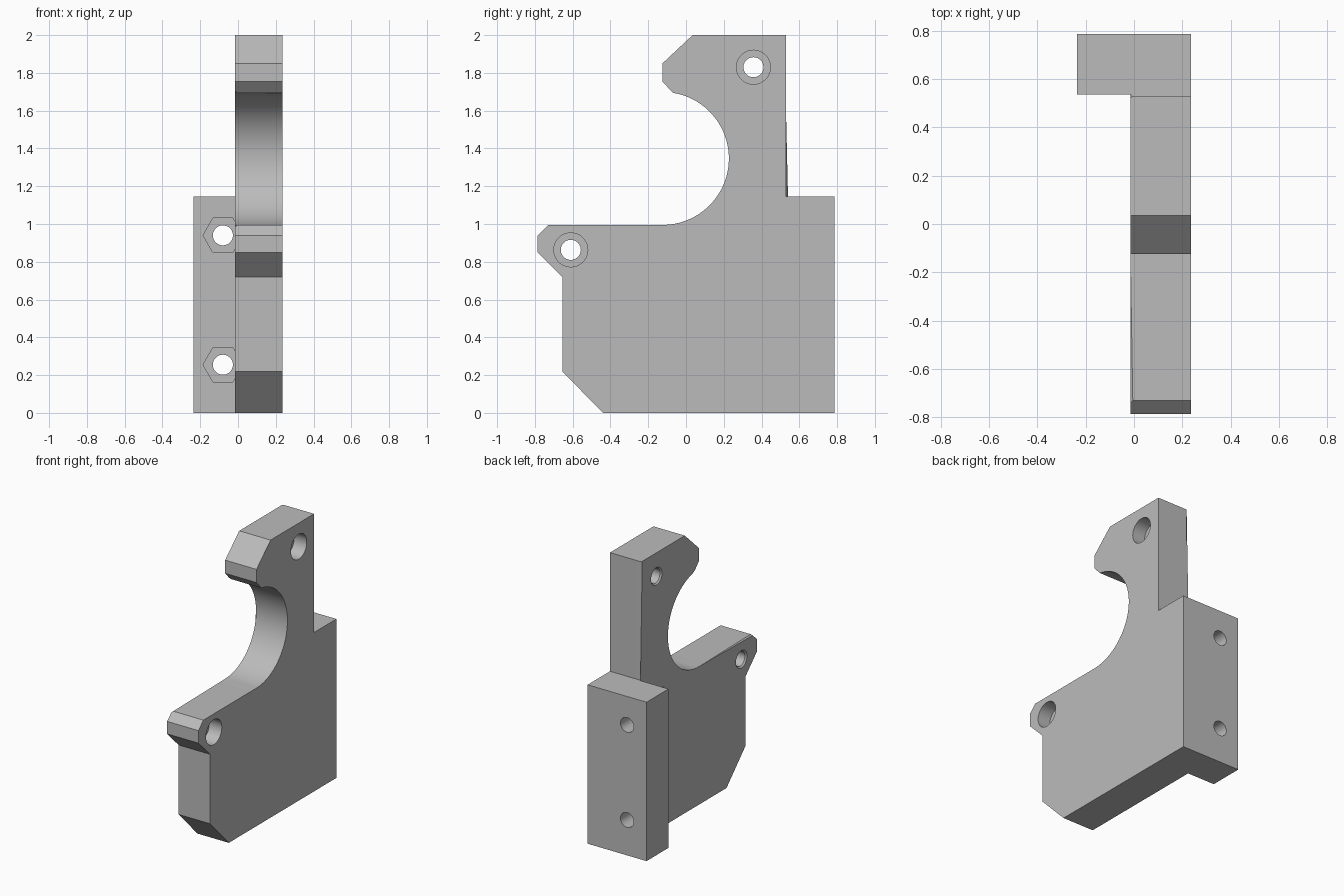
import bpy, bmesh, math
from mathutils import Matrix, Vector

if "Cube" in bpy.data.objects:
    bpy.data.objects.remove(bpy.data.objects["Cube"])

grey = bpy.data.materials.new("plain grey")
grey.use_nodes = True
grey.diffuse_color = (0.5, 0.5, 0.5, 1)
grey.node_tree.nodes["Principled BSDF"].inputs["Base Color"].default_value = (0.5, 0.5, 0.5, 1)

X0, X1 = -0.015, 0.235        # plate faces
FLANGE_Y, BACK_Y = 0.535, 0.785
FLANGE_TOP, LEDGE = 1.145, 0.995
BORE = 0.053


def make_object(name, bm):
    mesh = bpy.data.meshes.new(name)
    bmesh.ops.recalc_face_normals(bm, faces=bm.faces)
    bm.to_mesh(mesh)
    bm.free()
    mesh.materials.append(grey)
    obj = bpy.data.objects.new(name, mesh)
    bpy.context.collection.objects.link(obj)
    return obj


def rod(name, axis, start, end, r1, r2=None, sides=48):
    """Cylinder or cone between two points; a hexagon when sides is 6."""
    a, b = Vector(start), Vector(end)
    turn = Matrix.Rotation(math.pi / 2, 4, axis)
    bm = bmesh.new()
    bmesh.ops.create_cone(bm, cap_ends=True, segments=sides, radius1=r1,
                          radius2=r1 if r2 is None else r2, depth=(b - a).length)
    if sides == 6:   # points face sideways
        far = max(abs(v.co.x) for v in bm.verts)
        if far < r1 * 0.99:
            bmesh.ops.rotate(bm, verts=bm.verts, matrix=Matrix.Rotation(math.pi / 6, 3, 'Z'))
    bmesh.ops.transform(bm, matrix=Matrix.Translation((a + b) / 2) @ turn, verts=bm.verts)
    obj = make_object(name, bm)
    obj.hide_render = True
    return obj


def combine(target, tool, operation):
    mod = target.modifiers.new(operation.lower(), 'BOOLEAN')
    mod.operation, mod.solver, mod.object = operation, 'EXACT', tool
    bpy.context.view_layer.objects.active = target
    bpy.ops.object.modifier_apply(modifier=mod.name)
    bpy.data.objects.remove(tool)


# Side outline of the plate, with the round cradle cut into its front
cy, cz, radius = -0.125, 1.347, 0.352
arc = [(cy + radius * math.sin(t), cz - radius * math.cos(t))
       for t in (math.radians(171 * i / 48) for i in range(49))]
lower = [(-0.44, 0), (-0.655, 0.22), (-0.655, 0.72), (-0.785, 0.85),
         (-0.785, 0.94), (-0.73, LEDGE)]
upper = [(-0.125, 1.755), (-0.125, 1.85), (0.035, 2), (0.53, 2),
         (0.53, FLANGE_TOP), (BACK_Y, FLANGE_TOP), (BACK_Y, 0)]
outline = lower + arc + upper

bm = bmesh.new()
near = [bm.verts.new((X0, y, z)) for y, z in outline]
far = [bm.verts.new((X1, y, z)) for y, z in outline]
bm.faces.new(near)
bm.faces.new(far[::-1])
n = len(outline)
for i in range(n):
    j = (i + 1) % n
    bm.faces.new((near[i], far[i], far[j], near[j]))
# Fine chamfer along the ledge, cradle and rear of the upright
first = len(lower) - 1
last = first + len(arc)
post = n - 4
picks = list(range(first, last)) + [post]
edges = [bm.edges.get((near[i], near[i + 1])) for i in picks]
bmesh.ops.bevel(bm, geom=edges, offset=0.01, segments=1, affect='EDGES', clamp_overlap=True)
bracket = make_object("bracket", bm)

# Mounting flange along the back
bm = bmesh.new()
bmesh.ops.create_cube(bm, size=1)
size = Vector((0.335, BACK_Y - FLANGE_Y, FLANGE_TOP))
mid = Vector((-0.235 + size.x / 2, (FLANGE_Y + BACK_Y) / 2, FLANGE_TOP / 2))
bmesh.ops.transform(bm, matrix=Matrix.Translation(mid) @ Matrix.Diagonal(size).to_4x4(), verts=bm.verts)
combine(bracket, make_object("flange", bm), 'UNION')

# Flange bolt holes with hexagonal nut pockets
for z in (0.94, 0.255):
    combine(bracket, rod("nut_pocket", 'X', (-0.08, 0.27, z), (-0.08, 0.635, z), 0.105, sides=6), 'DIFFERENCE')
    combine(bracket, rod("flange_bore", 'X', (-0.08, 0.5, z), (-0.08, 0.9, z), BORE), 'DIFFERENCE')

# Plate screw holes, counterbored on one side and chamfered on the other
for y, z in ((-0.61, 0.863), (0.357, 1.83)):
    combine(bracket, rod("screw_bore", 'Y', (-0.1, y, z), (0.3, y, z), BORE), 'DIFFERENCE')
    combine(bracket, rod("counterbore", 'Y', (X1 - 0.1, y, z), (X1 + 0.1, y, z), 0.09), 'DIFFERENCE')
    combine(bracket, rod("bore_chamfer", 'Y', (X0 - 0.01, y, z), (X0 + 0.01, y, z), BORE + 0.02, BORE), 'DIFFERENCE')

# Merge coplanar faces left by the cuts, then smooth only the round walls
bm = bmesh.new()
bm.from_mesh(bracket.data)
bmesh.ops.remove_doubles(bm, verts=bm.verts, dist=0.0001)
bmesh.ops.dissolve_limit(bm, angle_limit=0.01, verts=bm.verts, edges=bm.edges)
bm.to_mesh(bracket.data)
bm.free()
bpy.ops.object.select_all(action='DESELECT')
bracket.select_set(True)
bpy.context.view_layer.objects.active = bracket
bpy.ops.object.shade_smooth_by_angle(angle=math.radians(25))
